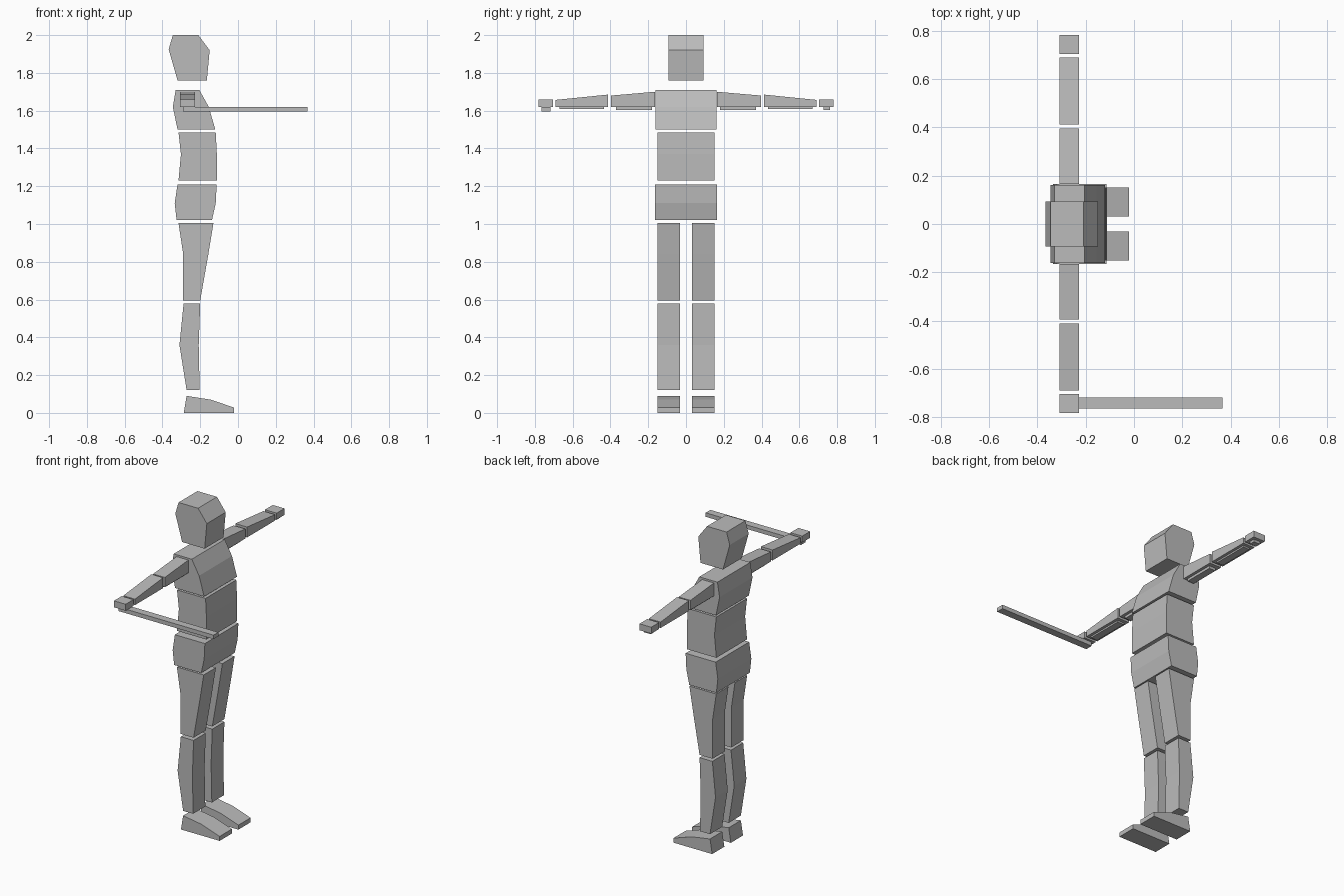
import bpy, bmesh

cube = bpy.data.objects.get("Cube")
if cube:
    bpy.data.objects.remove(cube, do_unlink=True)

grey = bpy.data.materials.new("plain grey")
grey.use_nodes = True
grey.diffuse_color = (0.5, 0.5, 0.5, 1)
grey.node_tree.nodes["Principled BSDF"].inputs["Base Color"].default_value = (0.5, 0.5, 0.5, 1)


def prism(name, profile, low, high, axis="y"):
    """Extrude a side profile along y, or a (y, z) profile along x."""
    bm = bmesh.new()

    def place(point, depth):
        u, z = point
        return (u, depth, z) if axis == "y" else (depth, u, z)

    face = bm.faces.new([bm.verts.new(place(p, low)) for p in profile])
    moved = bmesh.ops.extrude_face_region(bm, geom=[face])["geom"]
    shift = (0, high - low, 0) if axis == "y" else (high - low, 0, 0)
    bmesh.ops.translate(bm, vec=shift, verts=[v for v in moved if isinstance(v, bmesh.types.BMVert)])
    bmesh.ops.recalc_face_normals(bm, faces=bm.faces)
    mesh = bpy.data.meshes.new(name)
    bm.to_mesh(mesh)
    bm.free()
    mesh.materials.append(grey)
    obj = bpy.data.objects.new(name, mesh)
    bpy.context.collection.objects.link(obj)


# Head and torso: half width and side profile
torso = {
    "head": (0.093, [(-0.345, 2), (-0.21, 2), (-0.15, 1.92), (-0.165, 1.76), (-0.32, 1.76), (-0.367, 1.925)]),
    "chest": (0.162, [(-0.33, 1.71), (-0.205, 1.71), (-0.155, 1.62), (-0.12, 1.5), (-0.32, 1.5), (-0.345, 1.62)]),
    "abdomen": (0.151, [(-0.315, 1.485), (-0.118, 1.485), (-0.112, 1.37), (-0.112, 1.23), (-0.315, 1.23), (-0.302, 1.37)]),
    "pelvis": (0.165, [(-0.32, 1.21), (-0.113, 1.21), (-0.118, 1.11), (-0.138, 1.02), (-0.325, 1.02), (-0.335, 1.11)]),
}
for name, (half, profile) in torso.items():
    prism(name, profile, -half, half)

# Legs: side profiles, repeated on both sides
legs = {
    "thigh": [(-0.315, 1.005), (-0.13, 1.005), (-0.157, 0.84), (-0.2, 0.595), (-0.29, 0.595), (-0.29, 0.84)],
    "shin": [(-0.288, 0.578), (-0.2, 0.578), (-0.208, 0.36), (-0.203, 0.12), (-0.272, 0.12), (-0.31, 0.36)],
    "foot": [(-0.272, 0.09), (-0.145, 0.07), (-0.02, 0.028), (-0.02, 0), (-0.287, 0)],
}
for name, profile in legs.items():
    prism("left_" + name, profile, 0.032, 0.152)
    prism("right_" + name, profile, -0.152, -0.032)

# Arms: inner y, outer y, inner top, outer top, then ends of the pad underneath
arms = {
    "upper_arm": (0.165, 0.396, 1.70, 1.68, 0.18, 0.37),
    "forearm": (0.413, 0.69, 1.685, 1.657, 0.435, 0.67),
    "hand": (0.705, 0.782, 1.66, 1.66, 0.727, 0.762),
}
for side, sign in (("left_", 1), ("right_", -1)):
    for name, (y1, y2, top1, top2, pad1, pad2) in arms.items():
        outline = [(y1, 1.62), (y2, 1.62), (y2, top2), (y1, top1)]
        prism(side + name, [(sign * y, z) for y, z in outline], -0.308, -0.227, "x")
        drop = 1.61 if name == "forearm" else 1.604
        pad = [(pad1, 1.62), (pad2, 1.62), (pad2, drop), (pad1, drop)]
        prism(side + name + "_pad", [(sign * y, z) for y, z in pad], -0.29, -0.245, "x")

# Long flat stick held in the right hand
prism("stick", [(-0.29, 1.595), (0.367, 1.595), (0.367, 1.62), (-0.29, 1.62)], -0.765, -0.718)
